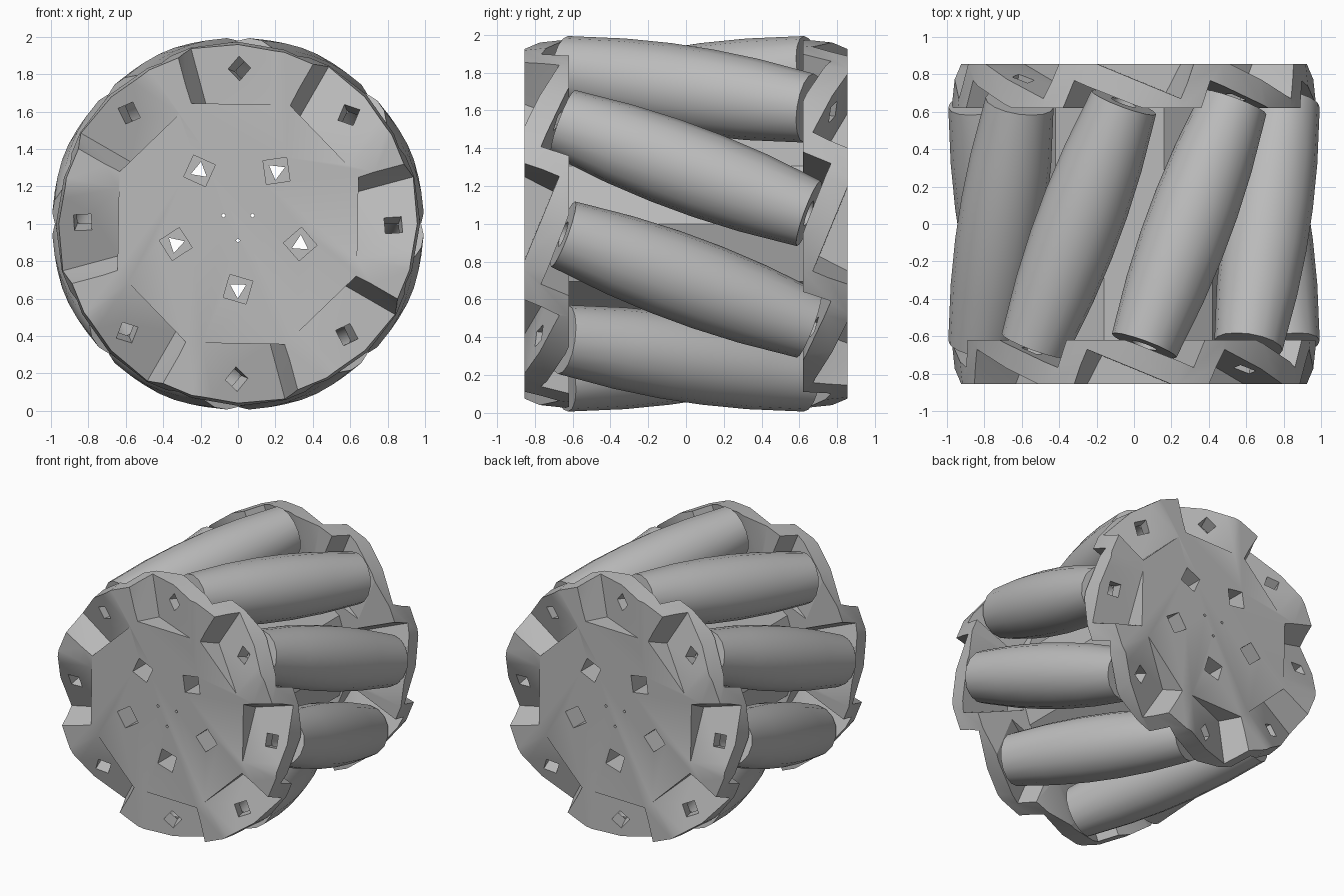
import bpy, bmesh, math
from mathutils import Matrix, Vector

cube = bpy.data.objects.get("Cube")
if cube:
    bpy.data.objects.remove(cube)

COUNT = 8
RING = 0.77        # distance of roller centres from the wheel axis
SLANT = 0.4        # sideways lean of the rollers
grey = bpy.data.materials.new("plain_grey")
grey.use_nodes = True
grey.diffuse_color = (0.5, 0.5, 0.5, 1)
grey.node_tree.nodes["Principled BSDF"].inputs["Base Color"].default_value = (0.5, 0.5, 0.5, 1)


def lathe(bm, profile, sides, matrix=Matrix(), turn=0.0):
    """Turn (radius, y) points around the y axis and cap both ends."""
    rings = []
    for r, y in profile:
        ring = []
        for i in range(sides):
            a = turn + math.tau * i / sides
            ring.append(bm.verts.new(matrix @ Vector((r * math.cos(a), y, r * math.sin(a)))))
        rings.append(ring)
    faces = [bm.faces.new(rings[0]), bm.faces.new(rings[-1])]
    for a, b in zip(rings, rings[1:]):
        for i in range(sides):
            j = (i + 1) % sides
            faces.append(bm.faces.new((a[i], a[j], b[j], b[i])))
    bmesh.ops.recalc_face_normals(bm, faces=faces)


def finish(bm, name, smooth=30):
    mesh = bpy.data.meshes.new(name)
    bm.to_mesh(mesh)
    bm.free()
    mesh.materials.append(grey)
    obj = bpy.data.objects.new(name, mesh)
    bpy.context.collection.objects.link(obj)
    shade(obj, smooth)
    return obj


def shade(obj, angle):
    bpy.ops.object.select_all(action='DESELECT')
    obj.select_set(True)
    bpy.context.view_layer.objects.active = obj
    bpy.ops.object.shade_smooth_by_angle(angle=math.radians(angle))


def cut(obj, cutters):
    """Subtract each cutter mesh, bake the result and drop the cutters."""
    for cutter in cutters:
        cutter.hide_render = True
        mod = obj.modifiers.new("cut", 'BOOLEAN')
        mod.operation = 'DIFFERENCE'
        mod.solver = 'EXACT'
        mod.use_self = True
        mod.object = cutter
    bpy.context.view_layer.update()
    graph = bpy.context.evaluated_depsgraph_get()
    mesh = bpy.data.meshes.new_from_object(obj.evaluated_get(graph))
    obj.modifiers.clear()
    obj.data = mesh
    for cutter in cutters:
        bpy.data.objects.remove(cutter)
    shade(obj, 25)


def frame(angle):
    """Radial and tangential directions at an angle round the wheel."""
    return (Vector((math.cos(angle), 0, math.sin(angle))),
            Vector((-math.sin(angle), 0, math.cos(angle))))


def roller_matrix(i):
    radial, tangent = frame(math.tau * (i + 0.5) / COUNT)
    axis = (Vector((0, 1, 0)) - SLANT * tangent).normalized()
    m = Matrix((axis.cross(radial), axis, radial)).transposed().to_4x4()
    m.translation = radial * RING
    return m


def hub_holes(bm, radius, depth, sides):
    for i in range(5):
        radial, _ = frame(math.tau * i / 5 - math.pi / 2)
        lathe(bm, [(radius, -depth), (radius, depth)], sides,
              Matrix.Translation(radial * 0.35), 0.5 + i)
    for i in range(3):
        radial, _ = frame(math.tau * i / 3 - math.pi / 2)
        lathe(bm, [(0.012, -depth), (0.012, depth)], 4, Matrix.Translation(radial * 0.09))


UP = Vector((0, 0, 1))

# Barrel-shaped slanted rollers with bored ends
half = [(0.07, 0.5), (0.07, 0.7), (0.184, 0.7), (0.217, 0.38), (0.23, 0.12)]
barrel = [(r, -y) for r, y in half] + [(r, y) for r, y in reversed(half)]
for i in range(COUNT):
    bm = bmesh.new()
    lathe(bm, barrel, 16)
    roller = finish(bm, f"roller_{i + 1}", 40)
    roller.matrix_world = Matrix.Translation(UP) @ roller_matrix(i)

# Central hub with bolt holes
bm = bmesh.new()
lathe(bm, [(0.52, -0.63), (0.52, 0.63)], 10)
hub = finish(bm, "hub")
bm = bmesh.new()
hub_holes(bm, 0.05, 1, 3)
cut(hub, [finish(bm, "hub_cutter")])
hub.location = UP

# End plate disc
bm = bmesh.new()
lathe(bm, [(0.95, -0.855), (0.975, -0.62)], 24)
plate = finish(bm, "front_plate")

# Clearance notches for the roller ends on the inner side
inner = bmesh.new()
for i in range(COUNT):
    box = Matrix.Translation((0, -0.415, 0.15)) @ Matrix.Diagonal((0.48, 0.63, 0.8, 1))
    bmesh.ops.create_cube(inner, size=1, matrix=roller_matrix(i) @ box)

# Wedge pockets on the outer side
outer = bmesh.new()
for i in range(COUNT):
    radial, tangent = frame(math.tau * i / COUNT + math.radians(-1))
    verts = []
    for r in (0.64, 1.1):
        step = r * math.tan(math.radians(16))
        for t, y in ((step, -0.78 + 0.41 * step), (step + 0.1, -0.9), (-0.29, -0.9)):
            verts.append(outer.verts.new(radial * r + tangent * t + Vector((0, y, 0))))
    bmesh.ops.convex_hull(outer, input=verts)

# Axle and bolt holes
holes = bmesh.new()
for i in range(COUNT):
    lathe(holes, [(0.065, -1.1), (0.065, -0.6)], 4, roller_matrix(i), i * 0.4)
hub_holes(holes, 0.09, 1, 4)
cut(plate, [finish(inner, "inner_cutter"), finish(outer, "outer_cutter"),
            finish(holes, "hole_cutter")])
plate.location = UP

# The back plate is the front one turned half round
back = bpy.data.objects.new("back_plate", plate.data)
bpy.context.collection.objects.link(back)
back.location = UP
back.rotation_euler.z = math.pi
